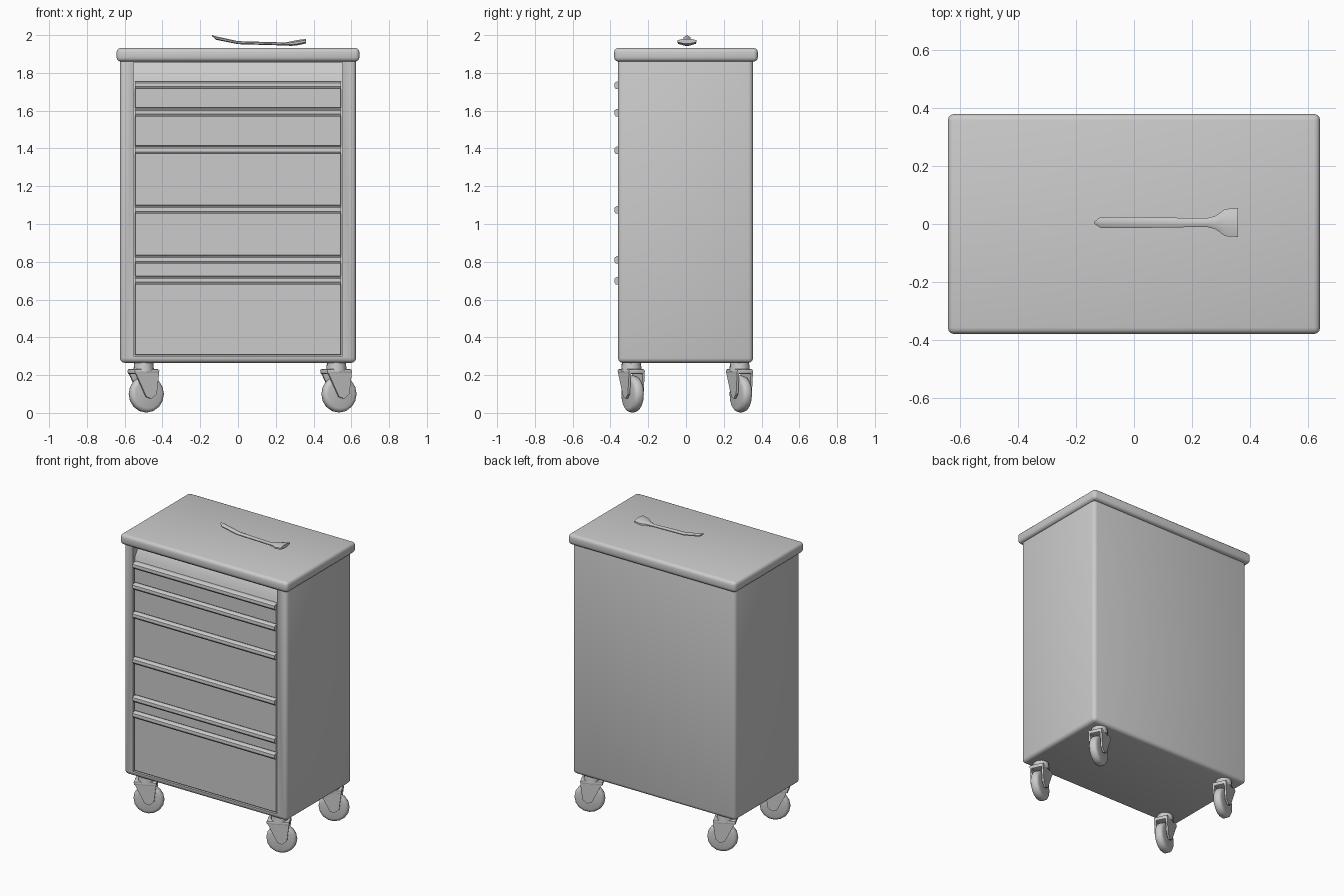
import bpy, bmesh, math
from mathutils import Matrix, Vector

cube = bpy.data.objects.get("Cube")
if cube:
    bpy.data.objects.remove(cube, do_unlink=True)

GREY = (0.6, 0.6, 0.6, 1)
steel = bpy.data.materials.new("light grey steel")
steel.use_nodes = True
steel.diffuse_color = GREY
steel.node_tree.nodes["Principled BSDF"].inputs["Base Color"].default_value = GREY


def finish(name, bm, bevel=0, segments=3, angle=35):
    """Turn a bmesh into a shaded, optionally bevelled object."""
    bmesh.ops.recalc_face_normals(bm, faces=bm.faces)
    if bevel:
        bmesh.ops.bevel(bm, geom=bm.edges[:], offset=bevel, segments=segments,
                        profile=0.5, affect='EDGES')
    mesh = bpy.data.meshes.new(name)
    bm.to_mesh(mesh)
    bm.free()
    mesh.materials.append(steel)
    obj = bpy.data.objects.new(name, mesh)
    bpy.context.collection.objects.link(obj)
    bpy.ops.object.select_all(action='DESELECT')
    obj.select_set(True)
    bpy.context.view_layer.objects.active = obj
    bpy.ops.object.shade_smooth_by_angle(angle=math.radians(angle))
    return obj


def box(name, low, high, bevel=0, segments=3):
    low, high = Vector(low), Vector(high)
    bm = bmesh.new()
    bmesh.ops.create_cube(bm, size=1)
    for v in bm.verts:
        v.co = (low + high) / 2 + v.co * (high - low)
    return finish(name, bm, bevel, segments)


def prism(name, profile, axis, start, end, bevel=0):
    """Extrude a closed 2D profile along x (profile is y, z) or y (profile is x, z)."""
    def place(p, t):
        return (t, p[0], p[1]) if axis == 'x' else (p[0], t, p[1])
    bm = bmesh.new()
    face = bm.faces.new([bm.verts.new(place(p, start)) for p in profile])
    new = bmesh.ops.extrude_face_region(bm, geom=[face])["geom"]
    shift = Vector(place((0, 0), end - start))
    bmesh.ops.translate(bm, vec=shift, verts=[g for g in new if isinstance(g, bmesh.types.BMVert)])
    return finish(name, bm, bevel, 2)


# Cabinet shell with a shallow drawer opening and a sloped recess below the lid
shell = box("cabinet_body", (-0.625, -0.36, 0.265), (0.625, 0.355, 1.88), 0.025)
opening = prism("drawer_opening_cutter",
                [(-0.45, 0.3), (-0.34, 0.3), (-0.34, 1.78), (-0.29, 1.855), (-0.45, 1.855)],
                'x', -0.553, 0.553)
opening.hide_render = True
opening.hide_viewport = True
cut = shell.modifiers.new("drawer_opening", 'BOOLEAN')
cut.object = opening
cut.operation = 'DIFFERENCE'
cut.solver = 'EXACT'

# Lid
box("lid", (-0.643, -0.38, 1.86), (0.643, 0.38, 1.932), 0.022)

# Drawers, each with a full-width pull rail along its top edge
tops = [1.755, 1.61, 1.41, 1.095, 0.83, 0.72, 0.303]
for i, (top, below) in enumerate(zip(tops, tops[1:]), 1):
    box(f"drawer_{i}", (-0.546, -0.357, below + 0.003), (0.546, -0.335, top), 0.003, 1)
    z = top - 0.02
    prism(f"drawer_pull_{i}",
          [(-0.35, z - 0.02), (-0.372, z - 0.02), (-0.38, z - 0.008),
           (-0.378, z + 0.012), (-0.366, z + 0.02), (-0.35, z + 0.02)],
          'x', -0.545, 0.545)


# Swivel casters: stem, two-sided fork and rounded wheel
def caster(name, x, y, yaw):
    turn = Matrix.Translation((x, y, 0)) @ Matrix.Rotation(yaw, 4, 'Z')
    parts = []
    bm = bmesh.new()
    bmesh.ops.create_cone(bm, cap_ends=True, segments=12, radius1=0.055, radius2=0.05,
                          depth=0.05, matrix=Matrix.Translation((-0.01, 0, 0.245)))
    parts.append(finish(name + "_stem", bm))
    parts.append(box(name + "_fork_top", (-0.085, -0.047, 0.205), (0.06, 0.047, 0.232), 0.008, 2))
    for side, label in ((-1, "a"), (1, "b")):
        parts.append(prism(f"{name}_fork_{label}",
                           [(-0.085, 0.225), (0.06, 0.225), (0.045, 0.1),
                            (0.015, 0.075), (-0.015, 0.085)],
                           'y', side * 0.034, side * 0.046))
    bm = bmesh.new()
    bmesh.ops.create_cone(bm, cap_ends=True, segments=16, radius1=0.098, radius2=0.098, depth=0.056,
                          matrix=Matrix.Translation((0.005, 0, 0.1)) @ Matrix.Rotation(math.pi / 2, 4, 'X'))
    rims = [e for e in bm.edges if abs(e.verts[0].co.y - e.verts[1].co.y) < 0.001]
    bmesh.ops.bevel(bm, geom=rims, offset=0.022, segments=3, profile=0.5, affect='EDGES')
    parts.append(finish(name + "_wheel", bm, angle=50))
    for part in parts:
        part.matrix_world = turn


for end, y in (("front", -0.285), ("back", 0.288)):
    caster(f"{end}_right_caster", -0.49, y, math.radians(25))
    caster(f"{end}_left_caster", 0.53, y, math.radians(25))

# Wrench lying on the lid: sections are x, half width, centre height, half thickness
sections = [(-0.137, 0.004, 1.997, 0.003), (-0.115, 0.019, 1.984, 0.009),
            (0.0, 0.019, 1.96, 0.008), (0.25, 0.015, 1.953, 0.008),
            (0.28, 0.022, 1.955, 0.012), (0.315, 0.047, 1.96, 0.014), (0.36, 0.05, 1.968, 0.012)]
bm = bmesh.new()
rings = []
for x, w, z, t in sections:
    ring = []
    for k in range(8):
        a = math.radians(22.5 + 45 * k)
        ring.append(bm.verts.new((x, 0.005 + 1.08 * w * math.cos(a), z + 1.08 * t * math.sin(a))))
    rings.append(ring)
for r0, r1 in zip(rings, rings[1:]):
    for k in range(8):
        bm.faces.new((r0[k], r0[k - 1], r1[k - 1], r1[k]))
bm.faces.new(rings[0])
bm.faces.new(rings[-1])
finish("wrench", bm)
